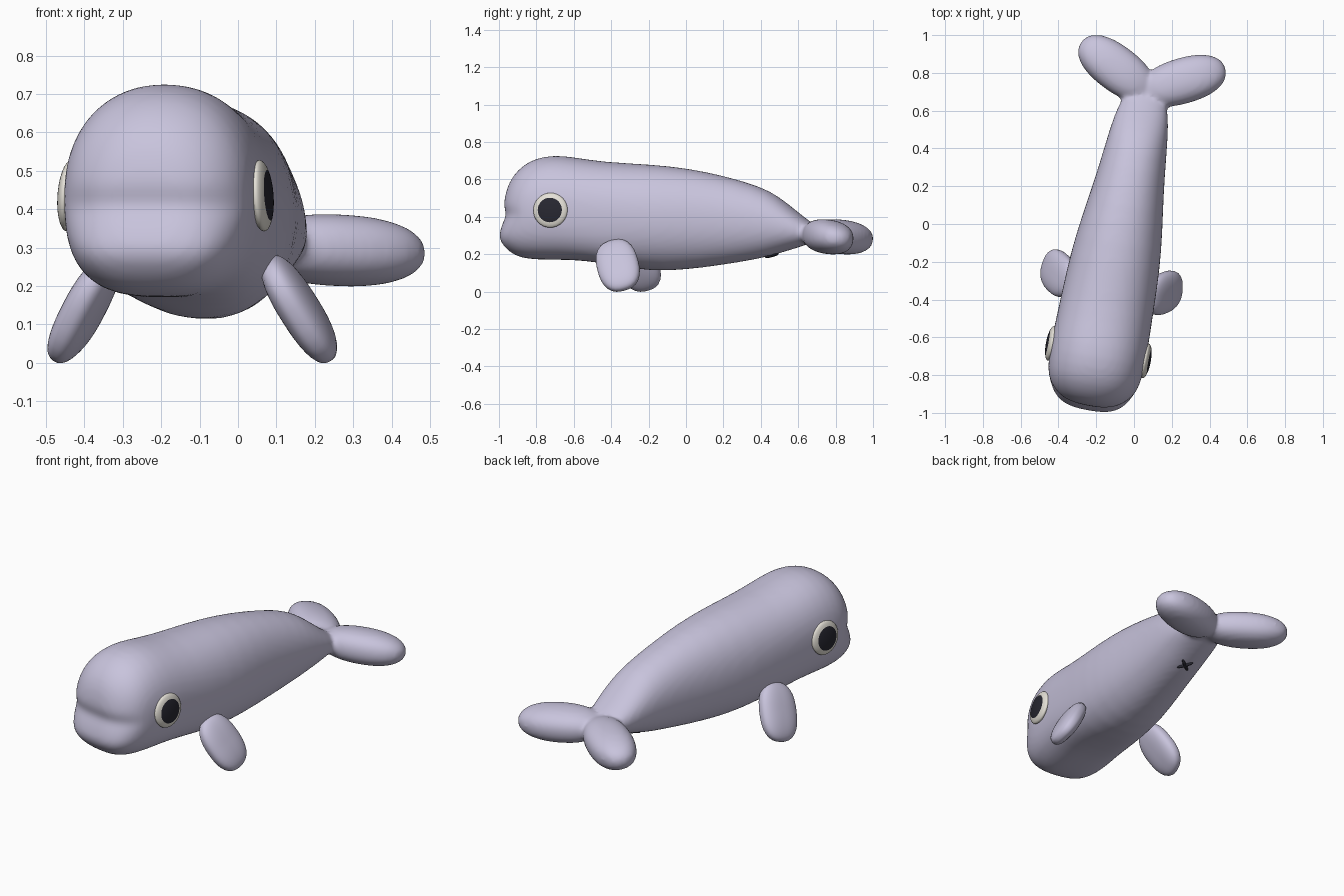
import bpy, bmesh, math
from mathutils import Matrix, Vector

if "Cube" in bpy.data.objects:
    bpy.data.objects.remove(bpy.data.objects["Cube"])

# The whole animal is modelled along y, then turned slightly about z
WORLD = Matrix.Translation((-0.063, 0, 0)) @ Matrix.Rotation(math.radians(-10.5), 4, 'Z')


def material(name, rgb):
    m = bpy.data.materials.new(name)
    m.diffuse_color = (*rgb, 1)
    m.use_nodes = True
    m.node_tree.nodes["Principled BSDF"].inputs["Base Color"].default_value = m.diffuse_color
    return m


SKIN = material("pale lavender", (0.58, 0.55, 0.72))
WHITE = material("eye white", (0.78, 0.75, 0.68))
DARK = material("dark navy", (0.02, 0.02, 0.03))


def add_object(name, mesh, mats):
    for m in mats:
        mesh.materials.append(m)
    for p in mesh.polygons:
        p.use_smooth = True
    ob = bpy.data.objects.new(name, mesh)
    bpy.context.collection.objects.link(ob)
    return ob


def ellipsoid(bm, matrix, n=2.0, segs=32, rings=24):
    """Unit sphere (blunter for n > 2) placed by a matrix; mirrored ones get flipped."""
    verts = bmesh.ops.create_uvsphere(bm, u_segments=segs, v_segments=rings, radius=1)['verts']
    faces = {f for v in verts for f in v.link_faces}
    for v in verts:
        v.co *= sum(abs(c) ** n for c in v.co) ** (-1 / n)
    bmesh.ops.transform(bm, matrix=matrix, verts=verts)
    if matrix.determinant() < 0:
        bmesh.ops.reverse_faces(bm, faces=list(faces))


def axes(centre, long, chord, sizes):
    """Matrix with x = long axis, y = chord, z = thickness."""
    x = Vector(long).normalized()
    y = Vector(chord)
    y = (y - x * y.dot(x)).normalized()
    z = x.cross(y)
    rot = Matrix((x, y, z)).transposed().to_4x4()
    return Matrix.Translation(centre) @ rot @ Matrix.Diagonal((*sizes, 1))


def mirror(side):
    return Matrix.Diagonal((side, 1, 1, 1))


# Body: (y, bottom z, top z, half width)
PROFILE = [
    (-.982, .35, .46, .05), (-.972, .27, .545, .125), (-.94, .207, .615, .18),
    (-.895, .182, .665, .222), (-.83, .172, .71, .248), (-.72, .17, .733, .256),
    (-.6, .17, .718, .254), (-.45, .153, .693, .249), (-.2, .106, .682, .242),
    (0, .116, .662, .218), (.2, .142, .622, .187), (.4, .175, .565, .165),
    (.5, .202, .512, .154), (.6, .233, .43, .138), (.67, .255, .375, .115),
    (.72, .28, .345, .07)]
N = 32

bm = bmesh.new()
rings = []
for y, zb, zt, hw in PROFILE:
    low, high = (2.9, 2.2) if y < -.4 else (2.2, 2.2)   # squarer underside on the head
    ring = []
    for i in range(N):
        a = 2 * math.pi * i / N
        c, s = math.cos(a), math.sin(a)
        n = high if s >= 0 else low
        r = (abs(c) ** n + abs(s) ** n) ** (-1 / n)
        ring.append(bm.verts.new((hw * r * c, y, (zb + zt) / 2 + (zt - zb) / 2 * r * s)))
    rings.append(ring)
for r0, r1 in zip(rings, rings[1:]):
    for i in range(N):
        j = (i + 1) % N
        bm.faces.new((r0[i], r0[j], r1[j], r1[i]))
bm.faces.new(rings[0])
bm.faces.new(rings[-1])
bmesh.ops.recalc_face_normals(bm, faces=bm.faces)

# Tail flukes, fused with the body
fluke = axes((.18, .805, .293), (.89, .45, -.05), (-.45, .89, -.14), (.235, .122, .092))
for side in (1, -1):
    ellipsoid(bm, mirror(side) @ fluke, 2.3)
rough = bpy.data.meshes.new("rough")
bm.to_mesh(rough)
bm.free()
tmp = bpy.data.objects.new("rough", rough)
bpy.context.collection.objects.link(tmp)
tmp.modifiers.new("Subsurf", 'SUBSURF').levels = 1
rm = tmp.modifiers.new("Remesh", 'REMESH')
rm.mode = 'VOXEL'
rm.voxel_size = 0.013
sm = tmp.modifiers.new("Smooth", 'SMOOTH')
sm.factor = 0.5
sm.iterations = 10
dg = bpy.context.evaluated_depsgraph_get()
body = bpy.data.meshes.new_from_object(tmp.evaluated_get(dg))
bpy.data.objects.remove(tmp)

# Snout: bulging lower lip with a crease above it, fading towards the cheeks
for v in body.vertices:
    t = min(1, max(0, (-.80 - v.co.y) / .15))
    w = t * t * (3 - 2 * t)
    z = v.co.z
    v.co.y += w * (.012 * math.exp(-((z - .41) / .04) ** 2)
                   - .03 * math.exp(-((z - .28) / .075) ** 2))
body.transform(WORLD)
add_object("body", body, [SKIN])

# Flippers and eyes, mirrored
flipper = axes((.285, -.318, .14), (.14, .09, -.24), (0, 1, 0), (.158, .112, .05))
eye = (Matrix.Translation((.255, -.69, .435)) @ Matrix.Rotation(math.radians(86), 4, 'Y')
       @ Matrix.Diagonal((.093, .093, .026, 1)))
for side, label in ((1, "right"), (-1, "left")):
    bm = bmesh.new()
    ellipsoid(bm, WORLD @ mirror(side) @ flipper, 2.5)
    me = bpy.data.meshes.new(label + "_flipper")
    bm.to_mesh(me)
    bm.free()
    add_object(label + "_flipper", me, [SKIN])

    bm = bmesh.new()
    m = WORLD @ mirror(side) @ eye
    ellipsoid(bm, m)
    inv = m.inverted()
    for f in bm.faces:                 # pupil = outer cap of the eye
        f.material_index = int((inv @ f.calc_center_median()).z > .7)
    me = bpy.data.meshes.new(label + "_eye")
    bm.to_mesh(me)
    bm.free()
    add_object(label + "_eye", me, [WHITE, DARK])

# Small dark cross under the tail
bm = bmesh.new()
for ang in (45, -45):
    ellipsoid(bm, WORLD @ Matrix.Translation((0, .465, .194)) @ Matrix.Rotation(math.radians(15), 4, 'X')
              @ Matrix.Rotation(math.radians(ang), 4, 'Z')
              @ Matrix.Diagonal((.045, .009, .01, 1)), 2.5, 16, 10)
me = bpy.data.meshes.new("belly_cross")
bm.to_mesh(me)
bm.free()
add_object("belly_cross", me, [DARK])
